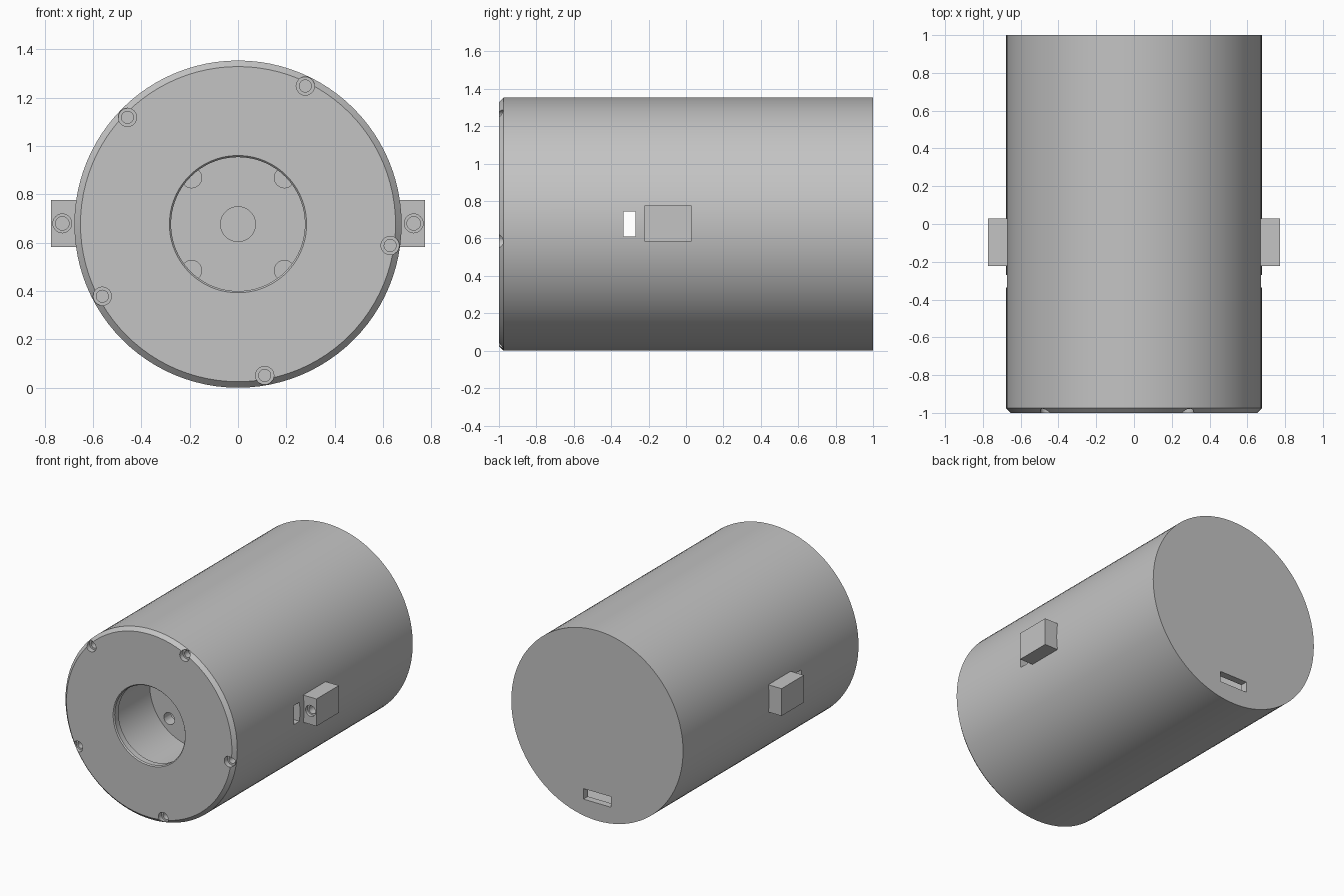
import bpy, bmesh
from math import pi, cos, sin, radians
from mathutils import Matrix, Vector

cube = bpy.data.objects.get("Cube")
if cube:
    bpy.data.objects.remove(cube, do_unlink=True)

RADIUS = 0.677
MID = RADIUS  # height of the axis

grey = bpy.data.materials.new("plain grey")
grey.use_nodes = True
colour = (0.55, 0.55, 0.55, 1)
grey.diffuse_color = colour
grey.node_tree.nodes["Principled BSDF"].inputs["Base Color"].default_value = colour


def make(name, bm):
    bmesh.ops.recalc_face_normals(bm, faces=bm.faces)
    mesh = bpy.data.meshes.new(name)
    bm.to_mesh(mesh)
    bm.free()
    ob = bpy.data.objects.new(name, mesh)
    bpy.context.collection.objects.link(ob)
    return ob


def lathe(name, profile, steps=96):
    """Spin a closed (radius, y) outline about the long axis."""
    bm = bmesh.new()
    verts = [bm.verts.new((r, y, MID)) for r, y in profile]
    edges = [bm.edges.new((a, b)) for a, b in zip(verts, verts[1:] + verts[:1])]
    bmesh.ops.spin(bm, geom=verts + edges, cent=(0, 0, MID), axis=(0, 1, 0),
                   angle=2 * pi, steps=steps, use_merge=True)
    bmesh.ops.remove_doubles(bm, verts=bm.verts, dist=0.0001)
    bmesh.ops.dissolve_degenerate(bm, edges=bm.edges, dist=0.0001)
    return make(name, bm)


def box(name, low, high):
    low, high = Vector(low), Vector(high)
    bm = bmesh.new()
    place = Matrix.Translation((low + high) / 2) @ Matrix.Diagonal((*(high - low), 1))
    bmesh.ops.create_cube(bm, size=1, matrix=place)
    return make(name, bm)


def rod(name, x, z, radius, front, back):
    bm = bmesh.new()
    place = Matrix.Translation((x, (front + back) / 2, z)) @ Matrix.Rotation(pi / 2, 4, 'X')
    bmesh.ops.create_cone(bm, cap_ends=True, segments=24, radius1=radius,
                          radius2=radius, depth=back - front, matrix=place)
    return make(name, bm)


def cut(ob, cutters):
    for cutter in cutters:
        cutter.hide_render = True
        mod = ob.modifiers.new("cut", 'BOOLEAN')
        mod.operation, mod.solver, mod.object = 'DIFFERENCE', 'EXACT', cutter
    graph = bpy.context.evaluated_depsgraph_get()
    mesh = bpy.data.meshes.new_from_object(ob.evaluated_get(graph))
    ob.modifiers.clear()
    ob.data = mesh
    for cutter in cutters:
        bpy.data.objects.remove(cutter, do_unlink=True)


# Hollow housing with a chamfered lid, a front bore and a recessed mounting plate
housing = lathe("housing", [
    (0.284, -1), (0.652, -1), (RADIUS, -0.975), (RADIUS, 1), (0, 1), (0, 0.95),
    (0.62, 0.95), (0.62, -0.87), (0.38, -0.87), (0.38, -0.42), (0.072, -0.42),
    (0.072, -0.5), (0.345, -0.5), (0.345, -0.95), (0.277, -0.95), (0.277, -0.992)])

holes = []
# Five stepped screw holes round the lid
for i in range(5):
    a = radians(64 + 72 * i)
    x, z = 0.636 * cos(a), MID + 0.636 * sin(a)
    holes.append(rod("counterbore", x, z, 0.038, -1.1, -0.965))
    holes.append(rod("pilot_hole", x, z, 0.025, -1.1, -0.92))
# Four bolt holes in the mounting plate
for sx in (-1, 1):
    for sz in (-1, 1):
        holes.append(rod("bolt_hole", sx * 0.192, MID + sz * 0.192, 0.042, -0.6, -0.4))
    # Side slot
    xs = sorted((sx * 0.5, sx * 0.8))
    holes.append(box("side_slot", (xs[0], -0.335, 0.61), (xs[1], -0.27, 0.745)))
# Cable slot in the back
holes.append(box("back_slot", (-0.108, 0.9, 0.125), (0.108, 1.1, 0.2)))
cut(housing, holes)

# Side lugs with a stepped blind hole in the front
lugs = []
for name, s in (("left_lug", 1), ("right_lug", -1)):
    xs = sorted((s * 0.65, s * 0.774))
    lug = box(name, (xs[0], -0.222, 0.583), (xs[1], 0.03, 0.777))
    cut(lug, [rod("lug_counterbore", s * 0.727, MID + 0.003, 0.039, -0.3, -0.2),
              rod("lug_pilot", s * 0.727, MID + 0.003, 0.028, -0.3, -0.08)])
    lugs.append(lug)

# Colour and shading
bpy.ops.object.select_all(action='DESELECT')
for ob in [housing] + lugs:
    ob.data.materials.clear()
    ob.data.materials.append(grey)
    ob.select_set(True)
bpy.context.view_layer.objects.active = housing
bpy.ops.object.shade_smooth_by_angle(angle=radians(30))
